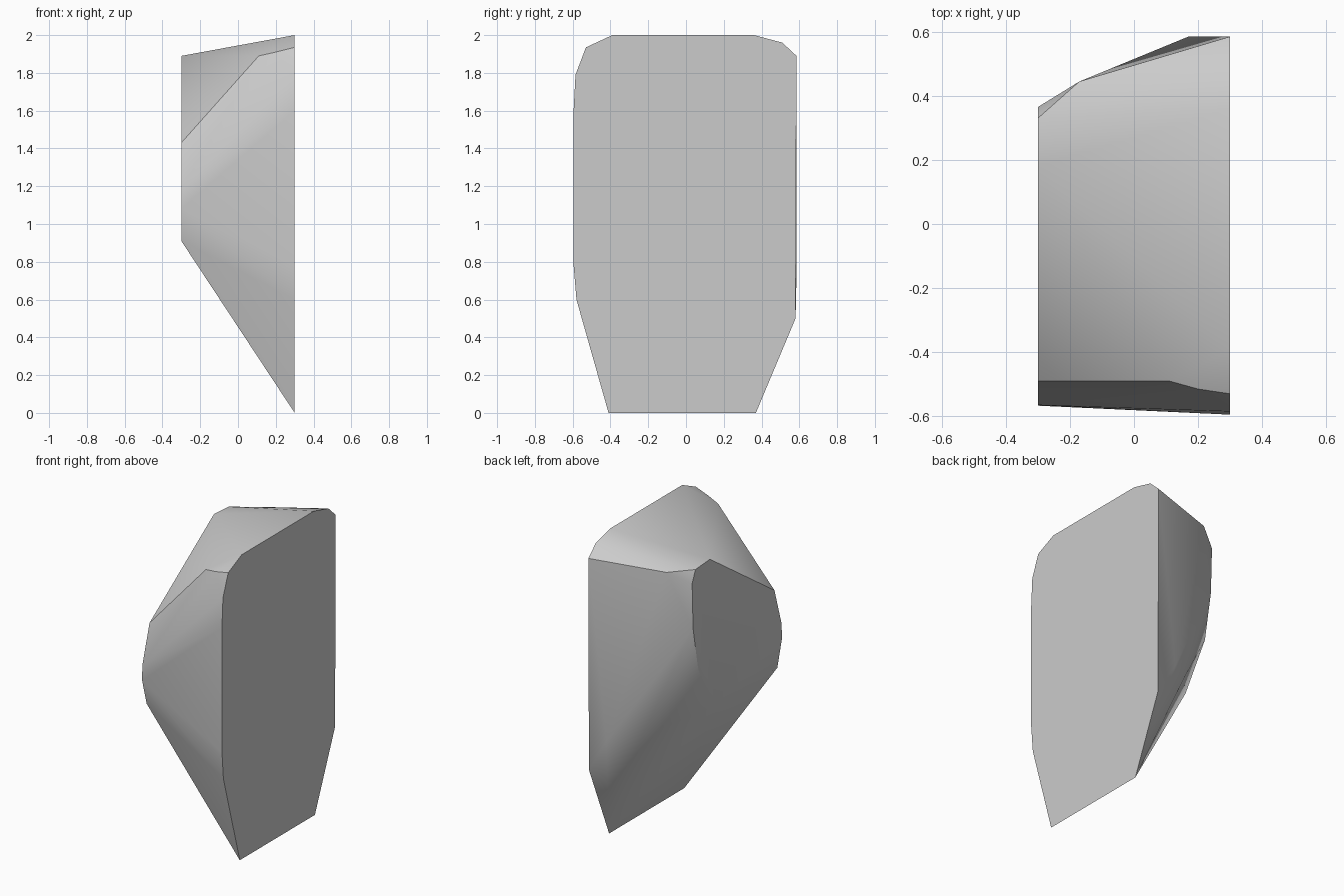
import bpy
import bmesh
import math

cube = bpy.data.objects.get("Cube")
if cube:
    bpy.data.objects.remove(cube, do_unlink=True)

# One plain grey
grey = bpy.data.materials.new("plain_grey")
grey.use_nodes = True
colour = (0.6, 0.6, 0.6, 1)
grey.diffuse_color = colour
grey.node_tree.nodes["Principled BSDF"].inputs["Base Color"].default_value = colour

# Outline of the large flat side (y, z)
large_side = [(-.41, 0), (.37, 0), (.58, .5), (.585, 1.89), (.51, 1.96), (.36, 2),
              (-.39, 2), (-.53, 1.935), (-.585, 1.79), (-.595, 1.6), (-.595, .78), (-.58, .6)]
# Outline of the small flat side (y, z)
small_side = [(-.52, .91), (.12, .91), (.30, 1.2), (.355, 1.5), (.365, 1.8), (.33, 1.88),
              (.18, 1.89), (-.49, 1.43), (-.565, 1.18), (-.567, 1.08)]
# Rounded corners between the two sides
corners = [(-.17, .445, 1.87), (.17, .585, .72), (0, .46, .75), (.11, -.49, 1.89), (.2, -.515, 1.91)]

# Faceted stone: the convex skin over both sides and the corners
points = [(.3, y, z) for y, z in large_side] + [(-.3, y, z) for y, z in small_side] + corners
bm = bmesh.new()
for p in points:
    bm.verts.new(p)
hull = bmesh.ops.convex_hull(bm, input=bm.verts[:])
spare = [v for v in bm.verts if not v.link_faces]
bmesh.ops.delete(bm, geom=spare, context='VERTS')
bmesh.ops.dissolve_limit(bm, angle_limit=math.radians(1), verts=bm.verts[:], edges=bm.edges[:])
bmesh.ops.recalc_face_normals(bm, faces=bm.faces[:])
mesh = bpy.data.meshes.new("stone_block")
bm.to_mesh(mesh)
bm.free()
mesh.materials.append(grey)
stone = bpy.data.objects.new("stone_block", mesh)
bpy.context.collection.objects.link(stone)

# Smooth the soft corners and keep the cut sides sharp
bpy.ops.object.select_all(action='DESELECT')
stone.select_set(True)
bpy.context.view_layer.objects.active = stone
bpy.ops.object.shade_smooth_by_angle(angle=math.radians(40))
